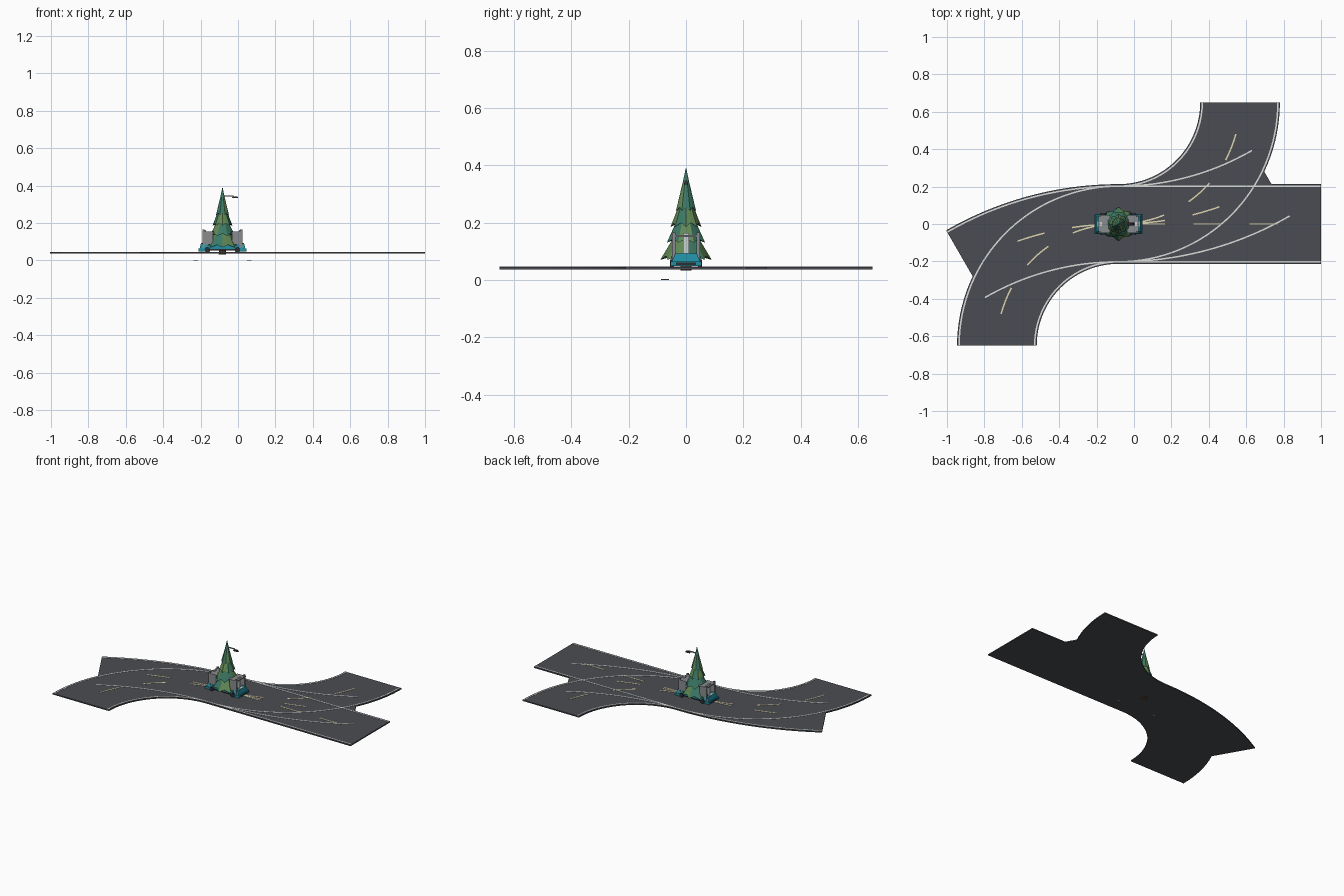
import bpy, bmesh, math

if "Cube" in bpy.data.objects:
    bpy.data.objects.remove(bpy.data.objects["Cube"])

CX = -0.083          # junction point shared by all roads, tree and vehicle
TOP, BOT = 0.045, 0.037


def mat(name, r, g, b):
    m = bpy.data.materials.new(name)
    m.diffuse_color = (r, g, b, 1)
    m.use_nodes = True
    m.node_tree.nodes["Principled BSDF"].inputs["Base Color"].default_value = m.diffuse_color
    return m


ASPHALT = mat("asphalt", 0.07, 0.073, 0.085)
WHITE = mat("white paint", 0.70, 0.72, 0.70)
CREAM = mat("cream paint", 0.72, 0.66, 0.42)
PINE = mat("blue green needles", 0.045, 0.19, 0.13)
OLIVE = mat("olive green needles", 0.12, 0.25, 0.09)
BARK = mat("bark", 0.09, 0.05, 0.03)
TEAL = mat("teal body", 0.015, 0.27, 0.36)
GREY = mat("grey metal", 0.25, 0.26, 0.27)
DARK = mat("dark rubber", 0.025, 0.027, 0.03)
PALE = mat("pale trim", 0.6, 0.64, 0.64)


def finish(name, bm, *mats):
    bmesh.ops.recalc_face_normals(bm, faces=bm.faces)
    me = bpy.data.meshes.new(name)
    bm.to_mesh(me)
    bm.free()
    for m in mats:
        me.materials.append(m)
    ob = bpy.data.objects.new(name, me)
    bpy.context.collection.objects.link(ob)
    return ob


def box(name, x0, x1, y0, y1, z0, z1, m, taper=1.0):
    """Box whose top can be narrowed about its centre."""
    bm = bmesh.new()
    bmesh.ops.create_cube(bm, size=1)
    for v in bm.verts:
        k = taper if v.co.z > 0 else 1
        v.co = ((x0 + x1) / 2 + v.co.x * (x1 - x0) * k,
                (y0 + y1) / 2 + v.co.y * (y1 - y0) * k,
                (z0 + z1) / 2 + v.co.z * (z1 - z0))
    return finish(name, bm, m)


def cylinder(name, r1, r2, z0, z1, x, y, m, sides=8):
    bm = bmesh.new()
    bmesh.ops.create_cone(bm, cap_ends=True, segments=sides,
                          radius1=r1, radius2=r2, depth=z1 - z0)
    bmesh.ops.translate(bm, verts=bm.verts, vec=(x, y, (z0 + z1) / 2))
    return finish(name, bm, m)


# Road paths: s is distance along the centre line, o the offset to its left
def straight(s, o):
    return CX + s, o


def bend(radius, side):
    def point(s, o):
        a = s / radius
        r = radius - o
        return CX + side * r * math.sin(a), side * (radius - r * math.cos(a))
    return point


def sweep(name, path, s0, s1, o0, o1, z0, z1, m, n):
    bm = bmesh.new()
    rings = []
    for i in range(n + 1):
        s = s0 + (s1 - s0) * i / n
        rings.append([bm.verts.new((*path(s, o), z))
                      for o, z in ((o0, z0), (o1, z0), (o1, z1), (o0, z1))])
    for a, b in zip(rings, rings[1:]):
        for k in range(4):
            bm.faces.new((a[k], a[(k + 1) % 4], b[(k + 1) % 4], b[k]))
    bm.faces.new(rings[0])
    bm.faces.new(rings[-1])
    return finish(name, bm, m)


def road(name, path, length, n, dashes):
    sweep(name, path, 0, length, -0.213, 0.213, BOT, TOP, ASPHALT, n)
    for o in (-0.202, 0.202):
        sweep(name + "_edge_line", path, 0, length, o - 0.004, o + 0.004,
              TOP - 0.001, TOP + 0.0015, WHITE, n)
    for k in range(dashes):
        s = 0.1 + 0.3 * k
        sweep(name + "_centre_dash", path, s, s + 0.15, -0.004, 0.004,
              TOP - 0.001, TOP + 0.0015, CREAM, 4)


road("straight_road", straight, 1 - CX, 1, 3)
for side, label in ((1, "right"), (-1, "left")):
    road(label + "_sharp_bend", bend(0.65, side), 0.65 * math.pi / 2, 32, 3)
    road(label + "_gentle_bend", bend(1.63, side), 1.63 * math.pi / 6, 24, 2)

# Tree: drooping eight-sided tiers over a trunk
cylinder("trunk", 0.02, 0.012, 0.033, 0.12, CX, 0, BARK)
TIERS = [(0.070, 0.170, 0.090, 0.030), (0.130, 0.225, 0.072, 0.024),
         (0.185, 0.280, 0.054, 0.017), (0.240, 0.393, 0.038, 0.0)]
for t, (z0, z1, r0, r1) in enumerate(TIERS):
    bm = bmesh.new()
    n = 16
    mid = bm.verts.new((CX, 0, z0 + 0.025))
    cap = bm.verts.new((CX, 0, z1))
    low, high = [], []
    for i in range(n):
        a = 2 * math.pi * (i + 4) / n + t * math.pi / 8
        tip = i % 2 == 0
        r = r0 if tip else r0 * 0.84
        low.append(bm.verts.new((CX + r * math.cos(a), r * math.sin(a),
                                 z0 if tip else z0 + 0.014)))
        rh = max(r1, r0 * 0.3)
        zh = z1 if r1 else z0 + 0.10
        high.append(bm.verts.new((CX + rh * math.cos(a), rh * math.sin(a), zh)))
    for i in range(n):
        j = (i + 1) % n
        skirt = bm.faces.new((low[i], low[j], high[j], high[i]))
        crown = bm.faces.new((high[i], high[j], cap))
        under = bm.faces.new((low[j], low[i], mid))
        skirt.material_index = int((i // 2 + t) % 3 == 0) ^ int(t % 2 == 0)
        crown.material_index = 0
        under.material_index = 0
    finish("tree_tier", bm, PINE, OLIVE)

# Street lamp rising through the tree, with its arm to the right
cylinder("lamp_pole", 0.004, 0.004, TOP, 0.348, CX + 0.005, 0, GREY, 6)
box("lamp_arm", CX, -0.025, -0.003, 0.003, 0.342, 0.348, GREY)
box("lamp_head", -0.032, 0.002, -0.007, 0.007, 0.333, 0.343, DARK, 0.7)

# Vehicle: chassis with matching ends
box("chassis", CX - 0.105, CX + 0.105, -0.045, 0.045, 0.052, 0.068, DARK)
box("body_side_panel", CX - 0.08, CX + 0.08, -0.05, 0.05, 0.062, 0.082, TEAL)


def span(s, a, b):
    return sorted((CX + s * a, CX + s * b))


for s, label in ((1, "right"), (-1, "left")):
    box(label + "_bumper", *span(s, 0.085, 0.128), -0.054, 0.054, 0.048, 0.064, TEAL)
    box(label + "_hood", *span(s, 0.07, 0.122), -0.05, 0.05, 0.064, 0.092, TEAL, 0.75)
    box(label + "_grille", *span(s, 0.12, 0.1295), -0.035, 0.035, 0.052, 0.06, DARK)
    box(label + "_hood_stripe", *span(s, 0.075, 0.115), -0.014, 0.014, 0.09, 0.094, PALE)
    box(label + "_rack_top", *span(s, 0.045, 0.108), -0.048, 0.048, 0.150, 0.156, GREY)
    box(label + "_rack_post", *span(s, 0.088, 0.098), -0.011, 0.011, 0.09, 0.163, PALE)
    for y in (-0.043, 0.043):
        box(label + "_rack_leg", *span(s, 0.095, 0.107), y - 0.006, y + 0.006,
            0.07, 0.165, GREY)
        box(label + "_rack_panel", *span(s, 0.05, 0.095), y - 0.003, y + 0.003,
            0.085, 0.150, GREY)
        # Wheels lie across the vehicle
        w = cylinder(label + "_wheel", 0.015, 0.015, -0.007, 0.007, 0, 0, DARK, 12)
        w.rotation_euler.x = math.pi / 2
        w.location = (CX + s * 0.08, y * 1.15, 0.057)
    # Small loose ground plates below the road
    box(label + "_ground_plate", *span(s, 0.132, 0.155), -0.088, -0.06, 0, 0.003, GREY)
